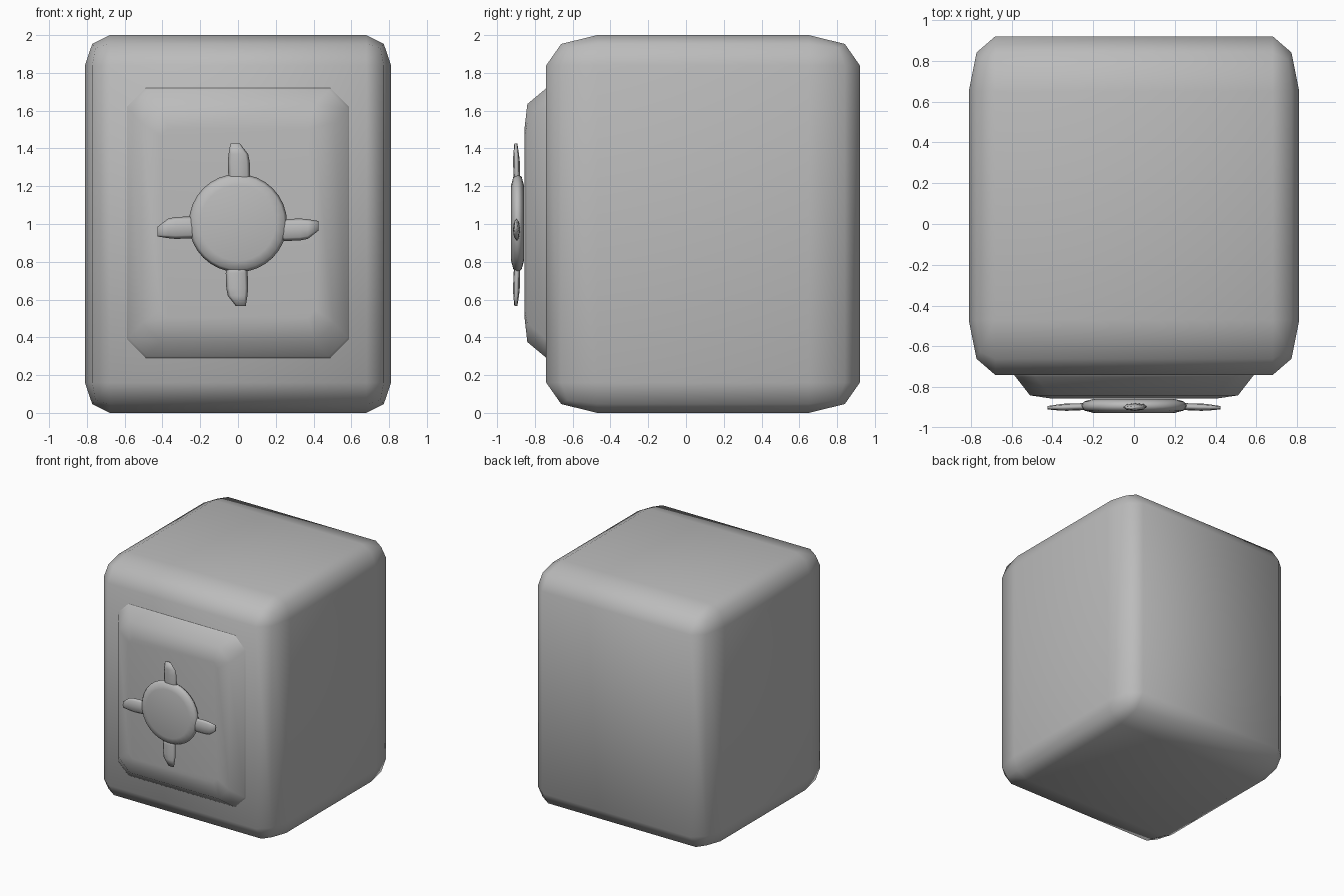
import bpy, bmesh
from math import sin, cos, pi
from mathutils import Matrix, Vector

cube = bpy.data.objects.get("Cube")
if cube:
    bpy.data.objects.remove(cube, do_unlink=True)

GREY = (0.5, 0.5, 0.5, 1)
grey = bpy.data.materials.new("plain grey")
grey.use_nodes = True
grey.diffuse_color = GREY
grey.node_tree.nodes["Principled BSDF"].inputs["Base Color"].default_value = GREY


def finish(name, bm):
    """Turn a bmesh into a smooth grey object."""
    bmesh.ops.recalc_face_normals(bm, faces=bm.faces)
    for f in bm.faces:
        f.smooth = True
    mesh = bpy.data.meshes.new(name)
    bm.to_mesh(mesh)
    bm.free()
    mesh.materials.append(grey)
    obj = bpy.data.objects.new(name, mesh)
    bpy.context.collection.objects.link(obj)
    return obj


def loft(name, rings):
    """Skin a list of equal-length point rings and cap both ends."""
    bm = bmesh.new()
    loops = [[bm.verts.new(p) for p in ring] for ring in rings]
    for a, b in zip(loops, loops[1:]):
        for i in range(len(a)):
            j = (i + 1) % len(a)
            bm.faces.new((a[i], a[j], b[j], b[i]))
    bm.faces.new(loops[0])
    bm.faces.new(loops[-1])
    return finish(name, bm)


# Safe body: box with a two-step bevel, stretched so each axis has its own radius
size = Vector((1.62, 1.66, 2.0))
radius = Vector((0.13, 0.27, 0.16))
bm = bmesh.new()
bmesh.ops.create_cube(bm, size=1)
bmesh.ops.scale(bm, vec=[s / r for s, r in zip(size, radius)], verts=bm.verts)
bmesh.ops.bevel(bm, geom=bm.edges[:], offset=1, segments=2, profile=0.5,
                affect='EDGES')
bmesh.ops.scale(bm, vec=radius, verts=bm.verts)
bmesh.ops.translate(bm, vec=(0, 0.09, 1), verts=bm.verts)
finish("safe_body", bm)


# Raised door: chamfered rectangles stepping out of the front
def door_ring(y, w, h, c):
    corner = [(w, h - c), (w - c, h)]
    pts = corner + [(-x, z) for x, z in reversed(corner)]
    pts += [(-x, -z) for x, z in pts]
    return [(x, y, z + 1.005) for x, z in pts]


loft("door_panel", [door_ring(-0.70, 0.62, 0.75, 0.09),
                    door_ring(-0.75, 0.58, 0.705, 0.10),
                    door_ring(-0.84, 0.51, 0.63, 0.10),
                    door_ring(-0.855, 0.41, 0.50, 0.04)])

# Round dial with a rolled rim
HUB_Y = -0.892
profile = [(0.20, 0.034), (0.245, 0.022), (0.26, 0),
           (0.245, -0.022), (0.20, -0.034)]
loft("dial_hub", [[(r * cos(2 * pi * i / 32), HUB_Y + y,
                    1.005 + r * sin(2 * pi * i / 32)) for i in range(32)]
                  for r, y in profile])

# Four handle spokes: distance, sideways centre, half width, half depth
sections = [(0.20, 0.005, 0.05, 0.015), (0.25, 0.007, 0.058, 0.017),
            (0.33, 0.004, 0.058, 0.018), (0.37, 0.002, 0.052, 0.015),
            (0.425, -0.015, 0.026, 0.008)]
spokes = [("top", 0, 1.0), ("right", 1, 0.975),
          ("bottom", 2, 0.99), ("left", 3, 0.975)]
for side, turn, height in spokes:
    rings = [[(u + w * cos(pi * k / 4), d * sin(pi * k / 4) - 0.03 * (r - 0.3), r)
              for k in range(8)] for r, u, w, d in sections]
    name = {"right": "left", "left": "right"}.get(side, side)
    spoke = loft("handle_spoke_" + name, rings)
    spoke.data.transform(Matrix.Translation((0, HUB_Y - 0.005, height))
                         @ Matrix.Rotation(turn * pi / 2, 4, 'Y'))
